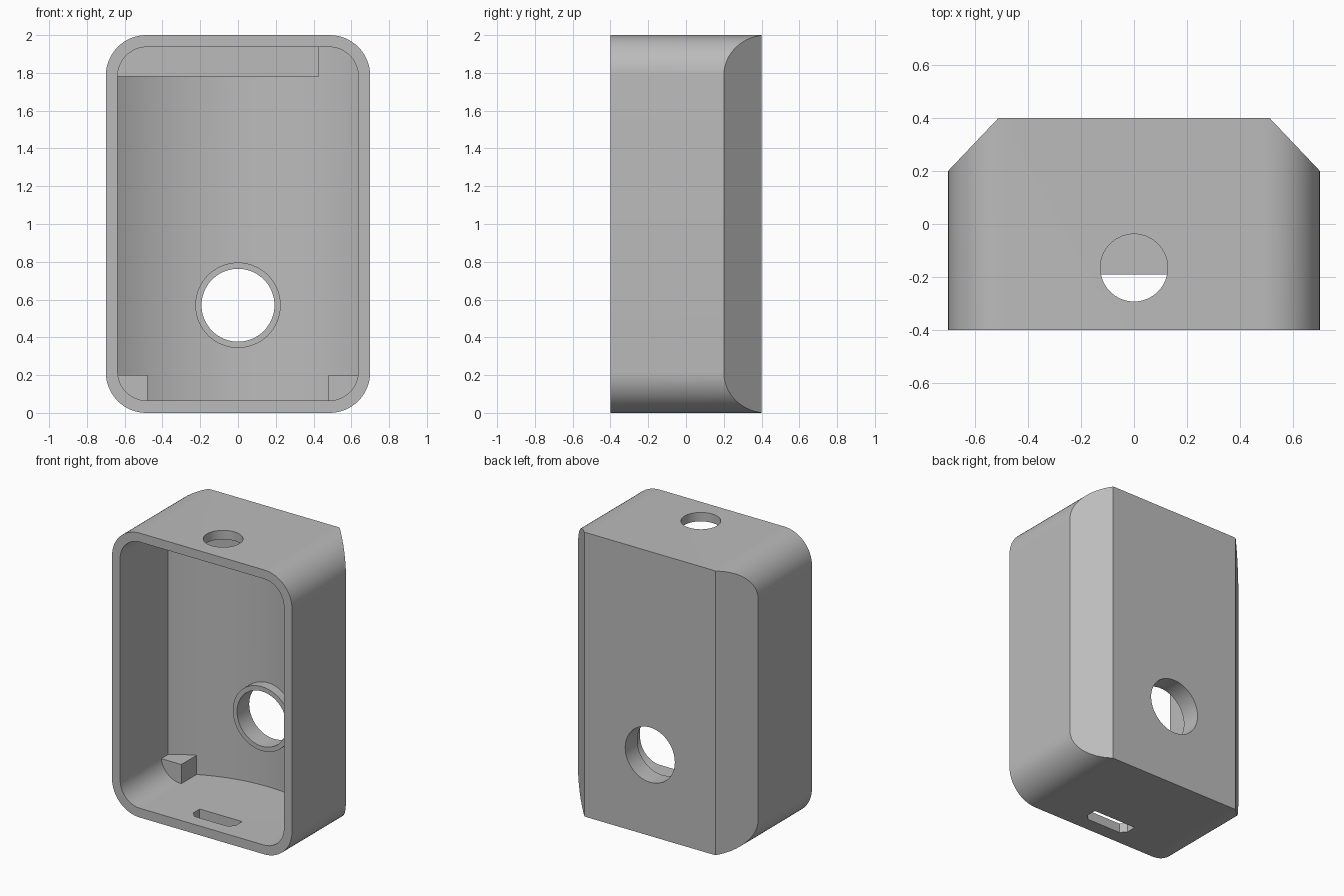
import bpy, bmesh, math
from mathutils import Vector

cube = bpy.data.objects.get("Cube")
if cube:
    bpy.data.objects.remove(cube, do_unlink=True)

grey = bpy.data.materials.new("plain_grey")
grey.use_nodes = True
colour = (0.5, 0.5, 0.5, 1)
grey.diffuse_color = colour
grey.node_tree.nodes["Principled BSDF"].inputs["Base Color"].default_value = colour


def prism(name, points, axis, low, high):
    """Extrude a flat outline along y (outline in x, z) or z (outline in x, y)."""
    def place(a, b):
        return Vector((a, low, b)) if axis == 'y' else Vector((a, b, low))
    bm = bmesh.new()
    face = bm.faces.new([bm.verts.new(place(a, b)) for a, b in points])
    grown = bmesh.ops.extrude_face_region(bm, geom=[face])
    step = Vector((0, high - low, 0)) if axis == 'y' else Vector((0, 0, high - low))
    bmesh.ops.translate(bm, vec=step,
                        verts=[v for v in grown["geom"] if isinstance(v, bmesh.types.BMVert)])
    bmesh.ops.recalc_face_normals(bm, faces=bm.faces)
    mesh = bpy.data.meshes.new(name)
    bm.to_mesh(mesh)
    bm.free()
    mesh.materials.append(grey)
    obj = bpy.data.objects.new(name, mesh)
    bpy.context.collection.objects.link(obj)
    return obj


def arc(cx, cy, r, start, end, steps):
    angles = [math.radians(start + (end - start) * i / steps) for i in range(steps + 1)]
    return [(cx + r * math.cos(a), cy + r * math.sin(a)) for a in angles]


def circle(cx, cy, r):
    return arc(cx, cy, r, 0, 360, 64)[:-1]


def rounded_rect(half, low, high, r):
    x, top, bottom = half - r, high - r, low + r
    return (arc(x, top, r, 0, 90, 16) + arc(-x, top, r, 90, 180, 16)
            + arc(-x, bottom, r, 180, 270, 16) + arc(x, bottom, r, 270, 360, 16))


def box(name, x0, x1, y0, y1, z0, z1):
    return prism(name, [(x0, y0), (x1, y0), (x1, y1), (x0, y1)], 'z', z0, z1)


def combine(target, tool, operation):
    mod = target.modifiers.new(operation.title(), 'BOOLEAN')
    mod.operation, mod.solver, mod.object = operation, 'EXACT', tool
    bpy.context.view_layer.objects.active = target
    bpy.ops.object.modifier_apply(modifier=mod.name)
    bpy.data.objects.remove(tool, do_unlink=True)


# Outer case: rounded block with the two back edges bevelled
case = prism("case_shell", rounded_rect(0.7, 0, 2, 0.215), 'y', -0.4, 0.4)
plan = [(-0.8, -0.5), (0.8, -0.5), (0.8, 0.2), (0.7, 0.2),
        (0.51, 0.4), (-0.51, 0.4), (-0.7, 0.2), (-0.8, 0.2)]
combine(case, prism("plan_cutter", plan, 'z', -0.1, 2.1), 'INTERSECT')

# Cavity: open at the front, with a bowed back wall
cavity = prism("cavity", rounded_rect(0.637, 0.065, 1.937, 0.155), 'y', -0.5, 0.39)
radius, apex = 1.1, 0.335
bow = arc(0, apex - radius, radius, 50, 130, 64) + [(-0.8, -0.6), (0.8, -0.6)]
combine(cavity, prism("bow_cutter", bow, 'z', -0.1, 2.1), 'INTERSECT')

# Solid blocks left standing inside the cavity
block_front = 0.055
for side in (-1, 1):
    inner, outer = sorted((side * 0.48, side * 0.8))
    combine(cavity, box("corner_block", inner, outer, block_front, 0.5, -0.1, 0.2), 'DIFFERENCE')
combine(cavity, box("top_block", -0.8, 0.43, block_front, 0.5, 1.78, 2.1), 'DIFFERENCE')

# Raised collar around the back hole
combine(cavity, prism("collar", circle(0, 0.57, 0.226), 'y', 0.265, 0.5), 'DIFFERENCE')
combine(case, cavity, 'DIFFERENCE')

# Back hole, top hole and bottom slot
combine(case, prism("back_hole", circle(0, 0.57, 0.193), 'y', 0.1, 0.5), 'DIFFERENCE')
combine(case, prism("top_hole", circle(0, -0.165, 0.127), 'z', 1.85, 2.1), 'DIFFERENCE')
slot = [(-0.165, -0.19), (0.165, -0.19), (0.165, -0.26),
        (0.13, -0.3), (-0.13, -0.3), (-0.165, -0.26)]
combine(case, prism("bottom_slot", slot, 'z', -0.1, 0.12), 'DIFFERENCE')

# Smooth the curves, keep the hard edges
bpy.ops.object.select_all(action='DESELECT')
case.select_set(True)
bpy.context.view_layer.objects.active = case
bpy.ops.object.shade_smooth_by_angle(angle=math.radians(20))
